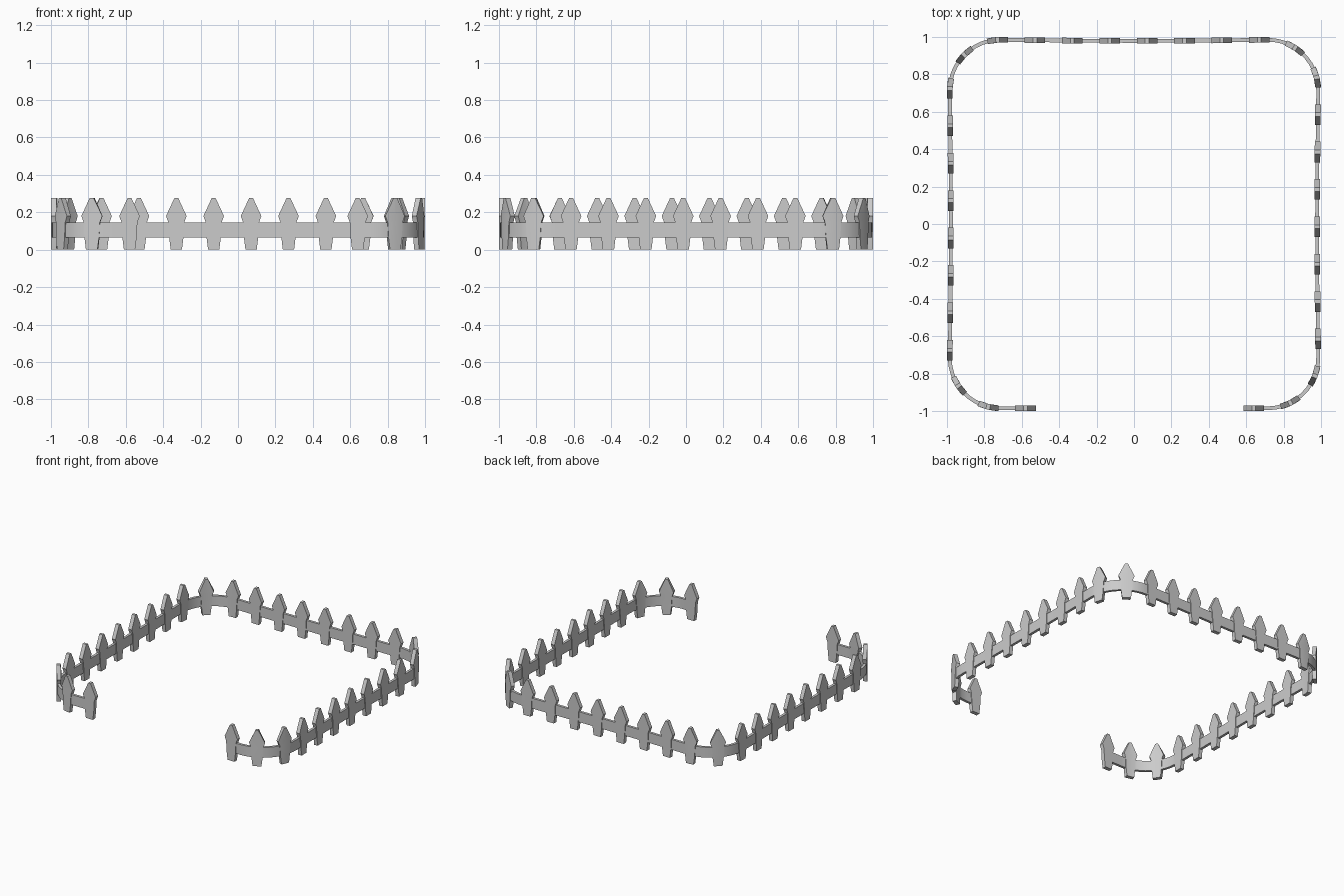
import bpy, bmesh, math
from mathutils import Vector

if "Cube" in bpy.data.objects:
    bpy.data.objects.remove(bpy.data.objects["Cube"])

EDGE, R = 0.985, 0.27            # centre line distance and corner radius
START, END = -0.58, 0.64         # x of first and last picket on the front side
SIDE = 2 * (EDGE - R)
ARC = R * math.pi / 2
FIRST = (EDGE - R) + START       # straight run before the first corner
TOTAL = FIRST + 4 * ARC + 3 * SIDE + (EDGE - R) - END
COUNT = 32
HALF_END = 0.055


def path(s, off, z):
    """Point at arc length s on the rounded square, moved outwards by off."""
    pos, ang = Vector((START, -EDGE)), math.pi
    for k in range(5):
        run = FIRST if k == 0 else SIDE
        d = Vector((math.cos(ang), math.sin(ang)))
        n = Vector((-d.y, d.x))
        if s <= run or k == 4:
            p = pos + d * s
            # long sides bow very slightly inwards
            if 0 < k < 4:
                p -= n * 0.006 * math.sin(math.pi * s / SIDE)
            p += n * off
            return (p.x, p.y, z)
        pos, s = pos + d * run, s - run
        centre = pos - n * R
        if s <= ARC:
            a = ang + math.pi / 2 - s / R
            p = centre + Vector((math.cos(a), math.sin(a))) * (R + off)
            return (p.x, p.y, z)
        s -= ARC
        pos, ang = centre + d * R, ang - math.pi / 2


def slab(bm, grid, thick):
    """Closed plate from a grid of (s, z) rows, bent along the path."""
    f, b = [[[bm.verts.new(path(s, o, z)) for s, z in row] for row in grid]
            for o in (thick / 2, -thick / 2)]
    rows, cols = len(grid), len(grid[0])
    for i in range(rows - 1):
        for j in range(cols - 1):
            for g in (f, b):
                bm.faces.new((g[i][j], g[i][j + 1], g[i + 1][j + 1], g[i + 1][j]))
        for j in (0, cols - 1):
            bm.faces.new((f[i][j], f[i + 1][j], b[i + 1][j], b[i][j]))
    for i in (0, rows - 1):
        for j in range(cols - 1):
            bm.faces.new((f[i][j], f[i][j + 1], b[i][j + 1], b[i][j]))


def finish(bm, name):
    bmesh.ops.recalc_face_normals(bm, faces=bm.faces)
    me = bpy.data.meshes.new(name)
    bm.to_mesh(me)
    bm.free()
    ob = bpy.data.objects.new(name, me)
    bpy.context.collection.objects.link(ob)
    bpy.ops.object.select_all(action='DESELECT')
    ob.select_set(True)
    bpy.context.view_layer.objects.active = ob
    bpy.ops.object.shade_smooth_by_angle(angle=math.radians(30))


# pickets: half width at each height, pointed at the top
PROFILE = [(0.030, 0), (0.038, 0.065), (0.042, 0.145), (0.055, 0.18), (0.010, 0.277)]
bm = bmesh.new()
for i in range(COUNT):
    c = TOTAL * i / (COUNT - 1)
    slab(bm, [[(c + w * t, z) for t in (-1, 0, 1)] for w, z in PROFILE], 0.03)
finish(bm, "pickets")

# single rail running through all the pickets
bm = bmesh.new()
N = 160
lo, hi = -0.035, TOTAL + 0.035
slab(bm, [[(lo + (hi - lo) * j / N, z) for j in range(N + 1)] for z in (0.065, 0.145)], 0.02)
finish(bm, "rail")
